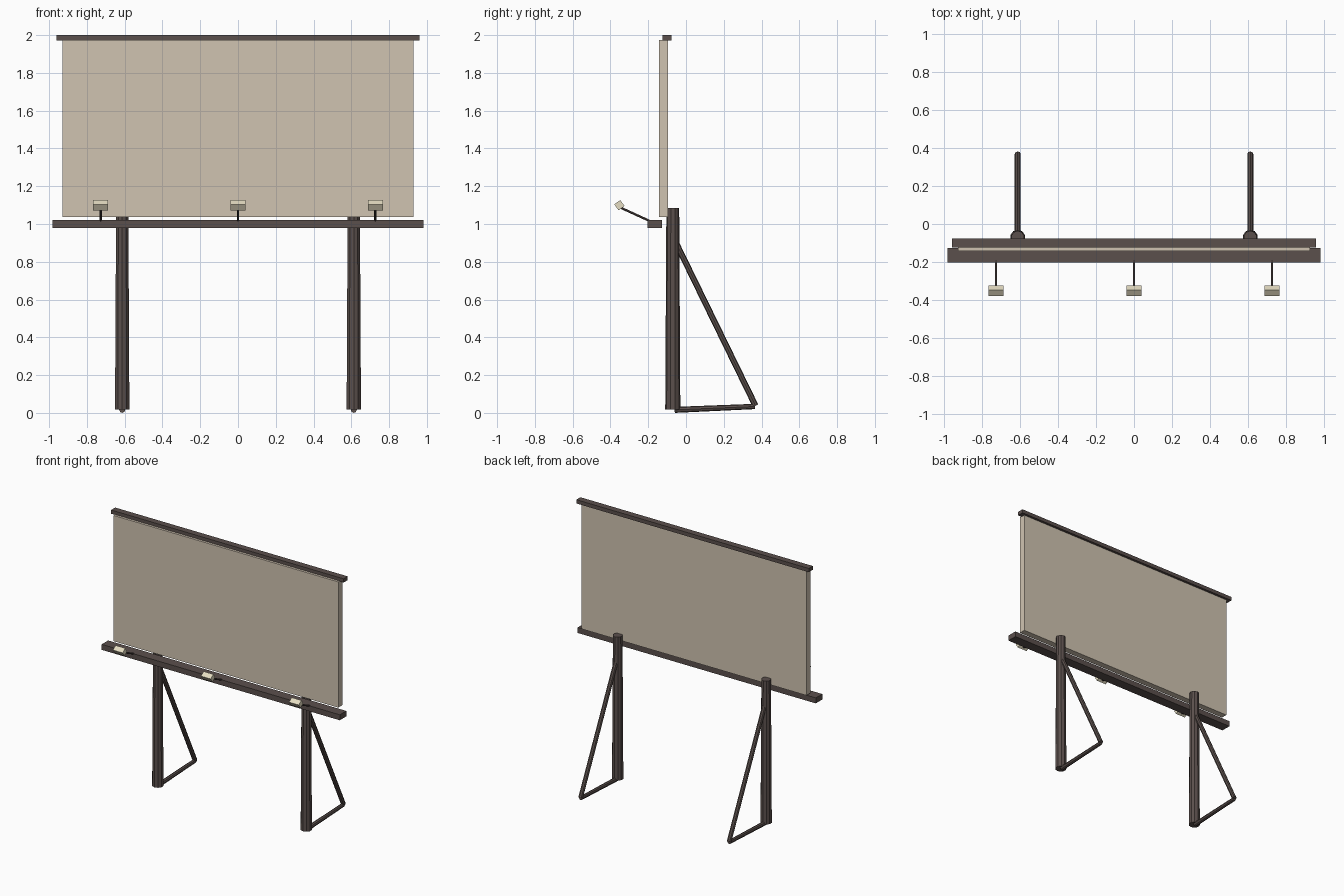
import bpy, math
from mathutils import Vector

if "Cube" in bpy.data.objects:
    bpy.data.objects.remove(bpy.data.objects["Cube"])


def material(name, rgb):
    m = bpy.data.materials.new(name)
    m.diffuse_color = (*rgb, 1)
    m.use_nodes = True
    m.node_tree.nodes["Principled BSDF"].inputs["Base Color"].default_value = m.diffuse_color
    return m


DARK = material("dark_metal", (0.105, 0.08, 0.073))
PANEL = material("panel_tan", (0.63, 0.55, 0.44))
CREAM = material("lamp_cream", (0.78, 0.72, 0.54))


def box(name, lo, hi, mat, tilt=0):
    lo, hi = Vector(lo), Vector(hi)
    bpy.ops.mesh.primitive_cube_add(size=1, location=(lo + hi) / 2, rotation=(tilt, 0, 0))
    o = bpy.context.object
    o.name = name
    o.scale = hi - lo
    o.data.materials.append(mat)
    return o


def rod(name, a, b, r1, r2, sides):
    a, b = Vector(a), Vector(b)
    d = b - a
    bpy.ops.mesh.primitive_cone_add(vertices=sides, radius1=r1, radius2=r2, depth=d.length,
                                    location=(a + b) / 2)
    o = bpy.context.object
    o.name = name
    o.rotation_euler = d.to_track_quat('Z', 'Y').to_euler()
    o.data.materials.append(DARK)
    return o


# Sign board, top rail and front ledge
box("sign_panel", (-0.928, -0.143, 1.037), (0.928, -0.095, 1.975), PANEL)
box("top_rail", (-0.96, -0.125, 1.972), (0.96, -0.077, 2.0), DARK)
box("front_ledge", (-0.983, -0.203, 0.98), (0.983, -0.127, 1.021), DARK)

# Tapered posts with triangular rear bracing
for side, x in (("left", -0.613), ("right", 0.613)):
    rod(f"{side}_post", (x, -0.07, 0.017), (x, -0.07, 1.085), 0.040, 0.034, 10)
    rod(f"{side}_diagonal_brace", (x, -0.048, 0.89), (x, 0.368, 0.038), 0.016, 0.016, 8)
    rod(f"{side}_foot_brace", (x, -0.06, 0.016), (x, 0.366, 0.034), 0.016, 0.014, 8)

# Floodlights on slanted arms
for side, x in (("left", -0.727), ("middle", 0), ("right", 0.727)):
    rod(f"{side}_lamp_arm", (x, -0.19, 1.015), (x, -0.345, 1.086), 0.006, 0.006, 8)
    box(f"{side}_lamp_head", (x - 0.04, -0.372, 1.080), (x + 0.04, -0.333, 1.119), CREAM,
        math.radians(36))
